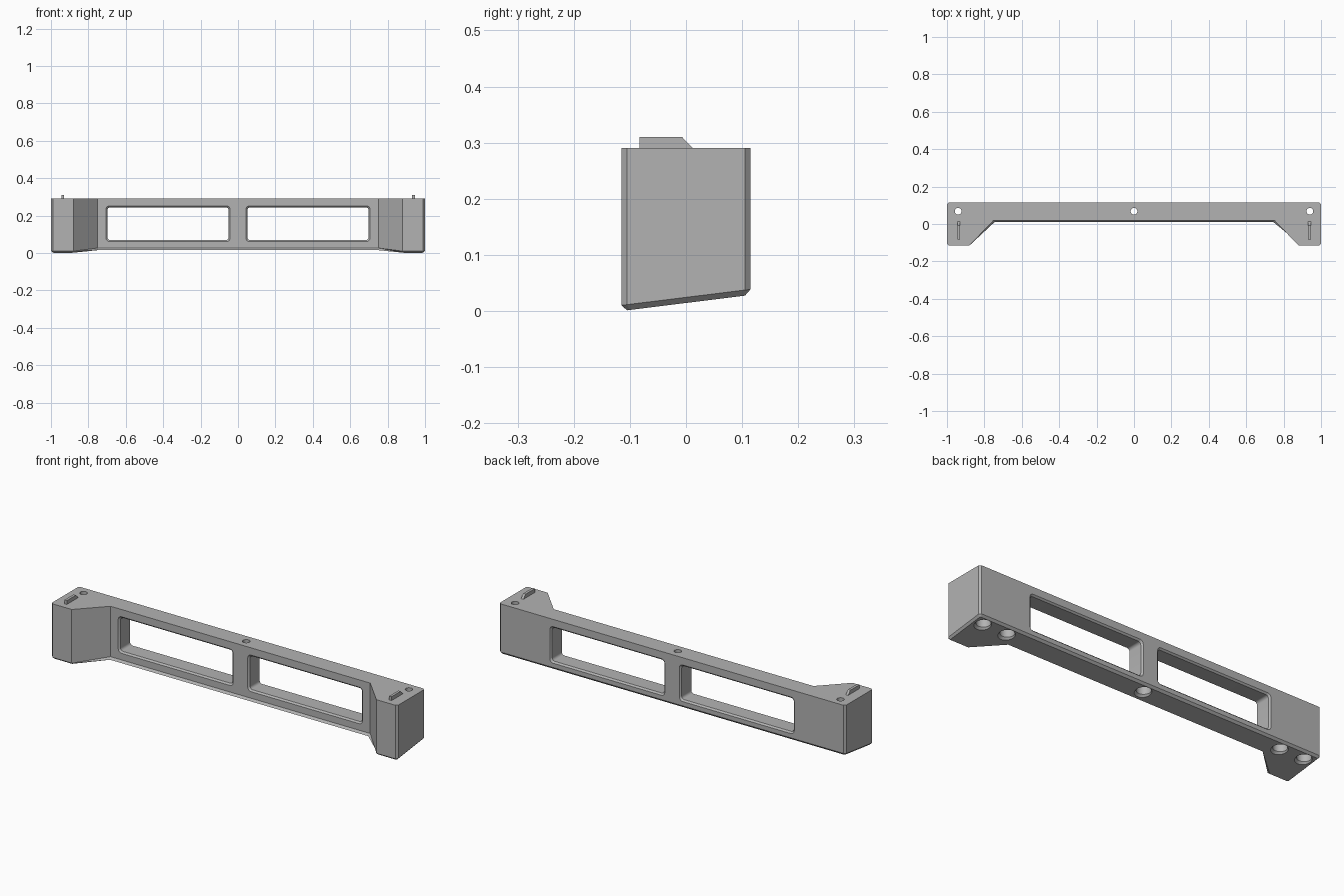
import bpy, bmesh
from math import sin, cos, pi, radians

cube = bpy.data.objects.get("Cube")
if cube:
    bpy.data.objects.remove(cube, do_unlink=True)

grey = bpy.data.materials.new("matte grey")
grey.use_nodes = True
grey.diffuse_color = (0.45, 0.45, 0.45, 1)
grey.node_tree.nodes["Principled BSDF"].inputs["Base Color"].default_value = grey.diffuse_color

TOP, BACK, FRONT, BAR_FRONT, C = 0.29, 0.115, -0.115, 0.02, 0.01


def floor_z(y):
    """Height of the sloping underside."""
    return (y - FRONT) * 0.124


def finish(name, bm):
    bmesh.ops.recalc_face_normals(bm, faces=bm.faces)
    mesh = bpy.data.meshes.new(name)
    bm.to_mesh(mesh)
    bm.free()
    mesh.materials.append(grey)
    obj = bpy.data.objects.new(name, mesh)
    bpy.context.collection.objects.link(obj)
    return obj


def loft(bm, rings):
    """Skin a closed solid through matching rings of points."""
    loops = [[bm.verts.new(p) for p in ring] for ring in rings]
    n = len(loops[0])
    for a, b in zip(loops, loops[1:]):
        for i in range(n):
            j = (i + 1) % n
            bm.faces.new((a[i], a[j], b[j], b[i]))
    return bm.faces.new(loops[0]), bm.faces.new(loops[-1])


def window_ring(x0, x1, z0, z1, r, y):
    """Rounded rectangle standing at depth y."""
    pts = []
    corners = [(x1 - r, z1 - r), (x0 + r, z1 - r), (x0 + r, z0 + r), (x1 - r, z0 + r)]
    for k, (cx, cz) in enumerate(corners):
        for s in range(6):
            a = (k + s / 5) * pi / 2
            pts.append((cx + r * cos(a), y, cz + r * sin(a)))
    return pts


def circle(x, y, z, r, n=32):
    return [(x + r * cos(2 * pi * i / n), y + r * sin(2 * pi * i / n), z) for i in range(n)]


# Bracket body: mirrored plan with chamfered outer corners and sloping underside
half = [(0.75, BAR_FRONT), (0.88, FRONT), (1 - C, FRONT), (1, FRONT + C),
        (1, BACK - C), (1 - C, BACK)]
plan = half + [(-x, y) for x, y in reversed(half)]
bm = bmesh.new()
bottom, top = loft(bm, [[(x, y, floor_z(y)) for x, y in plan],
                        [(x, y, TOP) for x, y in plan]])
bmesh.ops.bevel(bm, geom=list(bottom.edges), offset=C, offset_type='OFFSET',
                segments=1, affect='EDGES')
body = finish("bracket_body", bm)

# Cutter: two windows with chamfered rims, screw holes and blind sockets
bm = bmesh.new()
for side in (-1, 1):
    x0, x1 = sorted((side * 0.05, side * 0.698))
    rings = []
    for y, grow in ((BAR_FRONT - C, 0.018), (BAR_FRONT + 0.008, 0),
                    (BACK - 0.008, 0), (BACK + C, 0.018)):
        rings.append(window_ring(x0 - grow, x1 + grow, 0.069 - grow, 0.244 + grow,
                                 0.015 + grow / 2, y))
    loft(bm, rings)

HOLE_Y, DEPTH = 0.068, 0.12
z = floor_z(HOLE_Y)
for x in (-0.94, -0.8, 0, 0.8, 0.94):
    steps = [(z - 0.01, 0.049), (z + 0.006, 0.034), (DEPTH, 0.034)]
    if abs(x) != 0.8:
        steps += [(DEPTH + 0.001, 0.018), (TOP + 0.02, 0.018)]
    loft(bm, [circle(x, HOLE_Y, h, r) for h, r in steps])
cutter = finish("opening_cutter", bm)
cutter.hide_render = True

cut = body.modifiers.new("openings", 'BOOLEAN')
cut.operation, cut.solver, cut.object = 'DIFFERENCE', 'EXACT', cutter
bpy.ops.object.select_all(action='DESELECT')
body.select_set(True)
bpy.context.view_layer.objects.active = body
bpy.ops.object.modifier_apply(modifier=cut.name)
bpy.data.objects.remove(cutter, do_unlink=True)
bpy.ops.object.shade_smooth_by_angle(angle=radians(25))

# Locating tabs on top of each end block, with a sloped rear edge
side_profile = [(-0.083, TOP - 0.005), (0.017, TOP - 0.005), (-0.007, 0.31), (-0.083, 0.31)]
for name, x in (("left_tab", 0.938), ("right_tab", -0.938)):
    bm = bmesh.new()
    loft(bm, [[(x + w, y, h) for y, h in side_profile] for w in (-0.007, 0.007)])
    finish(name, bm)
